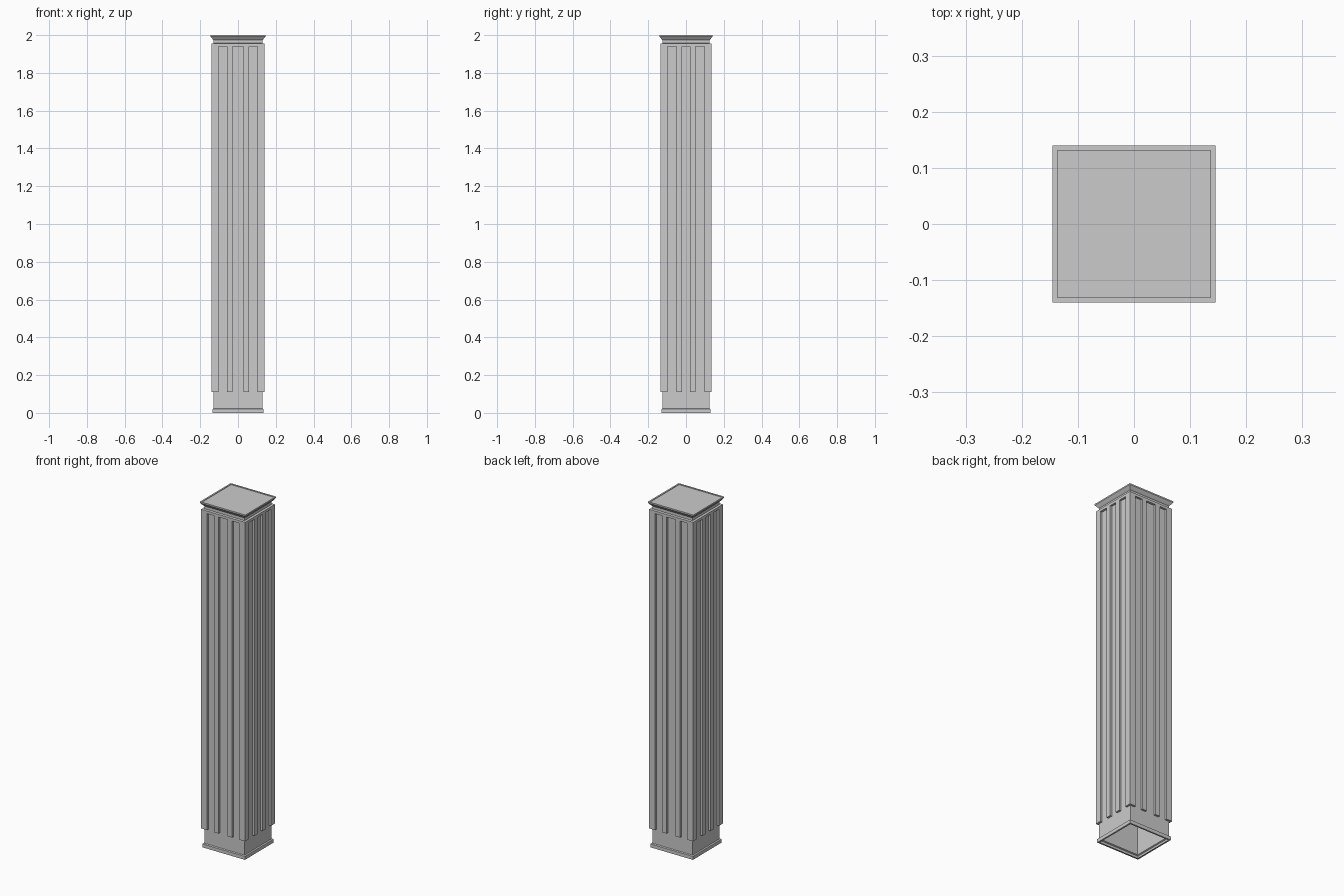
import bpy, bmesh

if "Cube" in bpy.data.objects:
    bpy.data.objects.remove(bpy.data.objects["Cube"])

HX, HY = 0.145, 0.14          # half sizes at the widest point of the cap
CORE, FACE = 0.016, 0.004     # insets of the recessed core and of the raised trim
Z0, Z1 = 0.11, 1.94           # vertical span of the raised strips


def finish(name, bm):
    bmesh.ops.recalc_face_normals(bm, faces=bm.faces)
    me = bpy.data.meshes.new(name)
    bm.to_mesh(me)
    bm.free()
    ob = bpy.data.objects.new(name, me)
    bpy.context.collection.objects.link(ob)
    return ob


def rect_sweep(name, profile):
    """Stack rectangular rings given as (inset, z); closed at the end, open below."""
    bm = bmesh.new()
    prev = None
    for inset, z in profile:
        x, y = HX - inset, HY - inset
        ring = [bm.verts.new(p) for p in
                ((-x, -y, z), (x, -y, z), (x, y, z), (-x, y, z))]
        if prev:
            for i in range(4):
                j = (i + 1) % 4
                bm.faces.new((prev[i], prev[j], ring[j], ring[i]))
        prev = ring
    bm.faces.new(prev)
    return finish(name, bm)


def prism(name, outline, z0, z1):
    """Extrude a flat outline vertically."""
    bm = bmesh.new()
    face = bm.faces.new([bm.verts.new((x, y, z0)) for x, y in outline])
    up = bmesh.ops.extrude_face_region(bm, geom=[face], use_keep_orig=True)
    for v in up["geom"]:
        if isinstance(v, bmesh.types.BMVert):
            v.co.z = z1
    return finish(name, bm)


# Hollow shaft with foot flange, collar and flared cap
rect_sweep("column_shell", [
    (0.018, 0.0), (0.009, 0.0), (0.009, 0.02), (CORE, 0.023),
    (CORE, Z1), (FACE, Z1), (FACE, 1.955), (CORE, 1.957),
    (CORE, 1.973), (0.011, 1.978), (0.0, 1.992), (0.0, 2.0),
    (0.009, 2.0), (0.009, 1.997)])

cx, cy = HX - CORE, HY - CORE
fx, fy = HX - FACE, HY - FACE

# L-shaped trim on the four corners
ax, ay = 0.103, 0.099
for sx, nx in ((-1, "left"), (1, "right")):
    for sy, ny in ((-1, "front"), (1, "back")):
        outline = [(fx, fy), (ax, fy), (ax, cy), (cx, cy), (cx, ay), (fx, ay)]
        prism(f"corner_trim_{ny}_{nx}", [(sx * x, sy * y) for x, y in outline], Z0, Z1)

# Two raised strips on each face
for s, a, b in ((-1, "front", "left"), (1, "back", "right")):
    for t in (-1, 1):
        side = "a" if t < 0 else "b"
        prism(f"strip_{a}_{side}", [(t * 0.029, s * cy), (t * 0.058, s * cy),
                                    (t * 0.058, s * fy), (t * 0.029, s * fy)], Z0, Z1)
        prism(f"strip_{b}_{side}", [(s * cx, t * 0.022), (s * cx, t * 0.051),
                                    (s * fx, t * 0.051), (s * fx, t * 0.022)], Z0, Z1)
